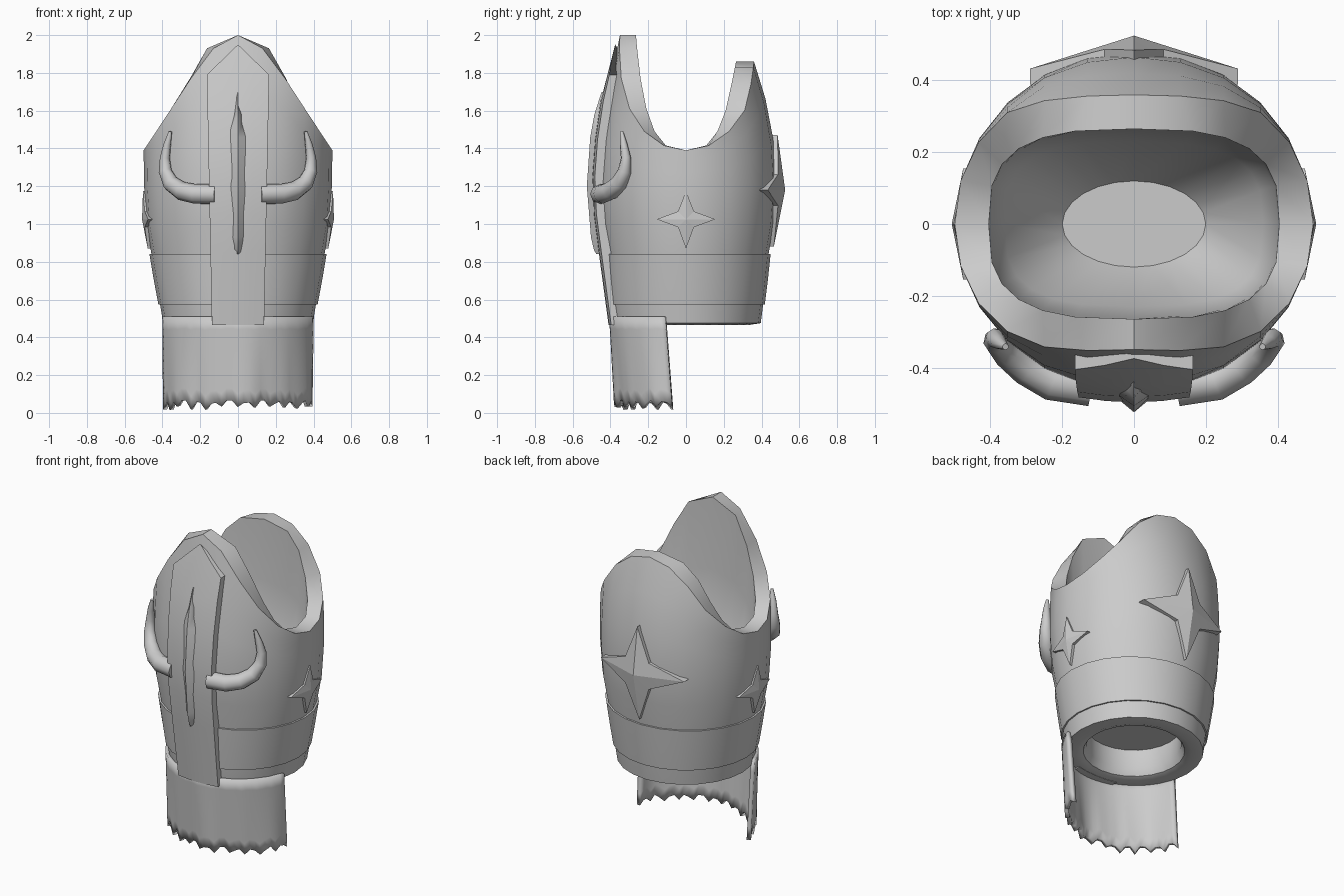
import bpy, bmesh, math, random
from mathutils import Vector

if "Cube" in bpy.data.objects:
    bpy.data.objects.remove(bpy.data.objects["Cube"])

random.seed(4)
N = 24


def finish(name, verts, faces, angle=35):
    me = bpy.data.meshes.new(name)
    me.from_pydata([tuple(v) for v in verts], [], faces)
    bm = bmesh.new()
    bm.from_mesh(me)
    bmesh.ops.remove_doubles(bm, verts=bm.verts, dist=1e-5)
    bmesh.ops.recalc_face_normals(bm, faces=bm.faces)
    bm.to_mesh(me)
    bm.free()
    ob = bpy.data.objects.new(name, me)
    bpy.context.collection.objects.link(ob)
    smooth(ob, angle)
    return ob


def smooth(ob, angle):
    bpy.ops.object.select_all(action='DESELECT')
    ob.select_set(True)
    bpy.context.view_layer.objects.active = ob
    bpy.ops.object.shade_smooth_by_angle(angle=math.radians(angle))


def loft(name, rings, closed=True, caps=True, loop=False, angle=35):
    n = len(rings[0])
    verts = [p for r in rings for p in r]
    faces = []
    for i in range(len(rings) if loop else len(rings) - 1):
        a, b = i * n, (i + 1) % len(rings) * n
        for j in range(n if closed else n - 1):
            k = (j + 1) % n
            faces.append((a + j, a + k, b + k, b + j))
    if caps:
        faces += [tuple(range(n)), tuple(range(len(verts) - n, len(verts)))]
    return finish(name, verts, faces, angle)


def lerp(table, z, col=1):
    if z <= table[0][0]:
        return table[0][col]
    for p, q in zip(table, table[1:]):
        if z <= q[0]:
            return p[col] + (q[col] - p[col]) * (z - p[0]) / (q[0] - p[0])
    return table[-1][col]


# Body profile: z, side radius, front radius, back radius
PROFILE = [(.47, .395, .385, .395), (.57, .412, .40, .408), (.84, .458, .42, .437),
           (1.0, .485, .45, .465), (1.2, .497, .465, .48), (1.4, .50, .455, .47),
           (1.6, .50, .425, .44), (1.86, .50, .38, .36), (2.0, .50, .35, .33)]
# Rim height by |x| : front and back
RIM = [(0, 2.0, 1.86), (.13, 1.93, 1.83), (.25, 1.77, 1.74), (.4, 1.54, 1.54), (.5, 1.39, 1.39)]
ANGLES = [2 * math.pi * i / N for i in range(N)]


def skin(t, z, off=0.0):
    s = math.sin(t)
    b = lerp(PROFILE, z, 2 if s < 0 else 3) + off
    return ((lerp(PROFILE, z) + off) * math.cos(t), b * s, z)


def rim_z(t):
    return lerp(RIM, abs(.5 * math.cos(t)), 1 if math.sin(t) < 0 else 2)


def inner(t, a, b, z):
    c, s = math.cos(t), math.sin(t)
    return (a * math.copysign(abs(c) ** .67, c), b * math.copysign(abs(s) ** .67, s), z)


# Hollow body: recessed underside, outer wall, scooped rim, inner cavity
rings = [[(r * math.cos(t), r * math.sin(t), z) for t in ANGLES]
         for r, z in ((.27, .64), (.27, .52), (.29, .48), (.33, .465))]
rings += [[skin(t, z) for t in ANGLES] for z in (.475, .57, .84, 1.0, 1.2)]
for f in (.35, .7, 1):
    rings.append([skin(t, 1.2 + f * (rim_z(t) - 1.2)) for t in ANGLES])
for f, a, b in ((1, .405, .265), (.5, .40, .26), (0, .36, .23)):
    rings.append([inner(t, a, b, 1.1 + f * (rim_z(t) - 1.1)) for t in ANGLES])
rings.append([(.2 * math.cos(t), .12 * math.sin(t), .9) for t in ANGLES])
loft("body_shell", rings)

# Raised band round the lower body
loft("lower_band", [[skin(t, z, o) for t in ANGLES] for z, o in
                    ((.575, -.02), (.575, .009), (.70, .011), (.84, .011), (.84, -.02))],
     caps=False, loop=True)

# Front strap with pointed top
STRAP = [(.465, .41), (.65, .435), (.85, .462), (1.05, .488), (1.25, .497),
         (1.45, .482), (1.65, .452), (1.79, .42), (1.95, .375)]


def strap_ring(z, w, peak=0):
    front, back = [], []
    for f in (-1, -.5, 0, .5, 1):
        zz = z + peak * (1 - abs(f))
        y = -lerp(STRAP, zz) + .014 * f * f
        front.append((f * w, y, zz))
        back.append((f * w, y + .075, zz))
    return front + back[::-1]


loft("front_strap", [strap_ring(z, .138 + .027 * (z - .465) / 1.325) for z, _ in STRAP[:7]]
     + [strap_ring(1.79, .165, .16)])

# Long ridged spine on the strap
loft("strap_spine", [[(-w, y + .04, z), (0, y, z), (w, y + .04, z), (0, y + .08, z)] for z, w, y in
                     ((.84, .012, -.475), (.865, .028, -.488), (.93, .035, -.503), (1.2, .048, -.525),
                      (1.46, .058, -.507), (1.58, .032, -.485), (1.70, .002, -.447))], angle=50)

# Pair of curled horns
HORN = [(.12, -.455, 1.158, .053), (.23, -.44, 1.16, .052), (.30, -.40, 1.175, .050),
        (.355, -.355, 1.215, .045), (.385, -.325, 1.28, .036), (.387, -.318, 1.35, .027),
        (.375, -.33, 1.42, .020), (.358, -.342, 1.49, .009)]
for side, name in ((1, "right_horn"), (-1, "left_horn")):
    cu = bpy.data.curves.new(name, 'CURVE')
    cu.dimensions = '3D'
    cu.bevel_depth = 1
    cu.bevel_resolution = 2
    cu.use_fill_caps = True
    sp = cu.splines.new('POLY')
    sp.points.add(len(HORN) - 1)
    for p, (x, y, z, r) in zip(sp.points, HORN):
        p.co = (side * x, y, z, 1)
        p.radius = r
    ob = bpy.data.objects.new(name, cu)
    bpy.context.collection.objects.link(ob)
    bpy.ops.object.select_all(action='DESELECT')
    ob.select_set(True)
    bpy.context.view_layer.objects.active = ob
    bpy.ops.object.convert(target='MESH')
    smooth(bpy.context.object, 50)


# Faceted four-pointed stars; depths measured outwards from the body axis
def star(name, u, n, cz, centre, wide, up, down, notch, thick):
    pts = [wide, (notch[0], notch[0], notch[1]), (0, up[0], up[1]), (-notch[0], notch[0], notch[1]),
           (-wide[0], 0, wide[2]), (-notch[0], -notch[0], notch[1]), (0, -down[0], down[1]),
           (notch[0], -notch[0], notch[1])]

    def place(a, b, d):
        return u * a + n * d + Vector((0, 0, cz + b))
    verts = [place(*p) for p in pts] + [place(p[0], p[1], p[2] - thick) for p in pts]
    verts += [place(0, 0, centre), place(0, 0, centre - thick)]
    faces = []
    for i in range(8):
        j = (i + 1) % 8
        faces += [(i, j, 16), (8 + j, 8 + i, 17), (i, 8 + i, 8 + j, j)]
    finish(name, verts, faces, 5)


X, Y = Vector((1, 0, 0)), Vector((0, 1, 0))
for s, name in ((1, "right_star"), (-1, "left_star")):
    star(name, Y, X * s, 1.025, .508, (.155, 0, .476), (.15, .503), (.155, .478), (.042, .494), .03)
star("back_star", X, Y, 1.18, .525, (.29, 0, .433), (.29, .485), (.30, .465), (.082, .487), .045)

# Ragged cloth hanging below the front
COLS = 36
hem = [(.025 if i % 3 == 0 else .06) + random.uniform(-.012, .012) for i in range(COLS + 1)]
rows = []
for k in range(8):
    f = k / 7
    row = []
    for i in range(COLS + 1):
        p = math.radians(-74 + 148 * i / COLS)
        r = 1 + .018 * f * math.sin(7 * p + 1) + .01 * f * math.sin(13 * p)
        row.append((.405 * r * math.sin(p), -.395 * r * math.cos(p) + .035 * f,
                    .51 + (hem[i] - .51) * f))
    rows.append(row)
cloth = loft("hanging_cloth", rows, closed=False, caps=False)
mod = cloth.modifiers.new("thickness", 'SOLIDIFY')
mod.thickness = .025
mod.offset = 0
